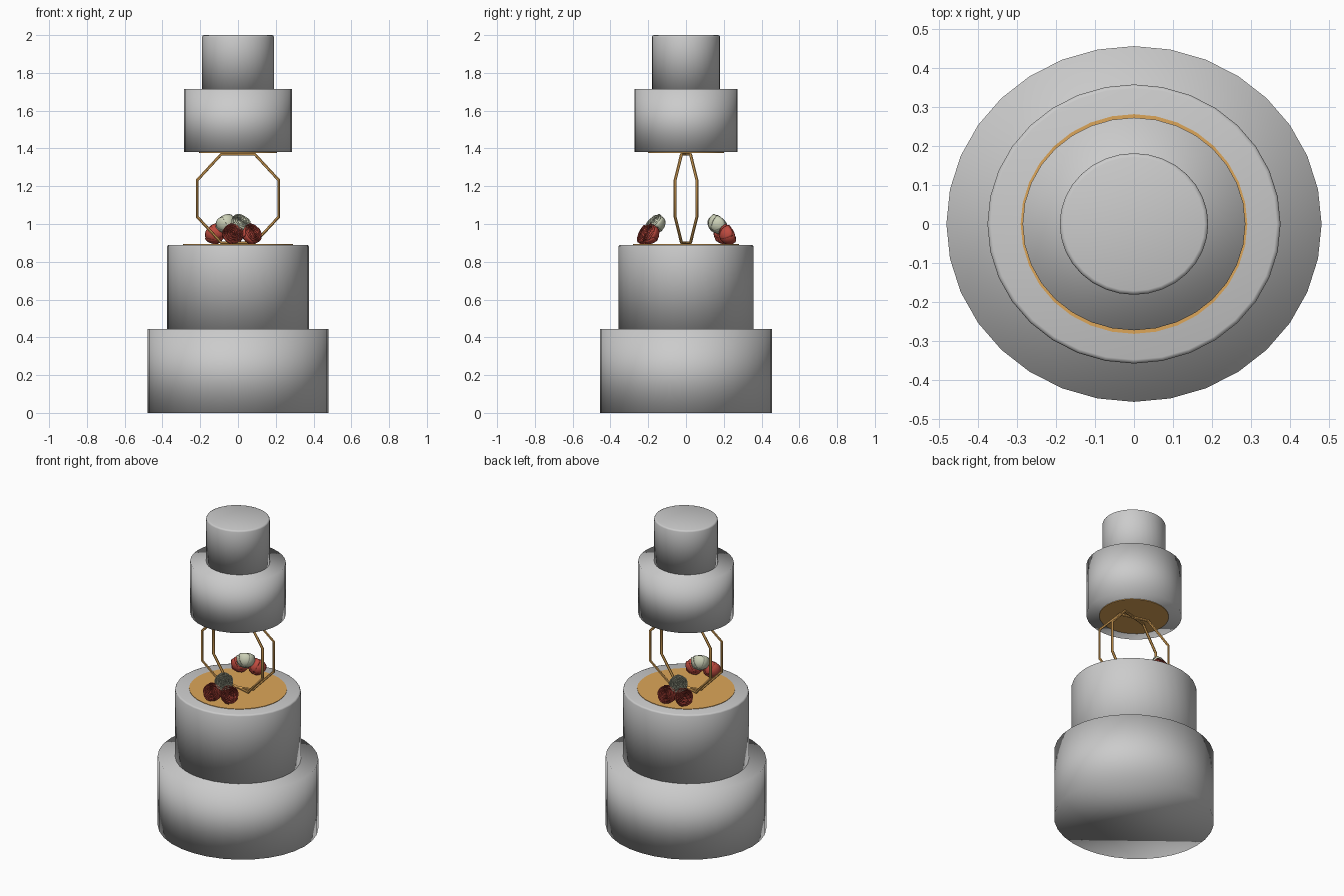
import bpy, bmesh, math
from math import sin, cos, pi
from mathutils import Vector, Matrix

if "Cube" in bpy.data.objects:
    bpy.data.objects.remove(bpy.data.objects["Cube"])


def material(name, rgb):
    m = bpy.data.materials.new(name)
    m.diffuse_color = (*rgb, 1)
    m.use_nodes = True
    m.node_tree.nodes["Principled BSDF"].inputs["Base Color"].default_value = m.diffuse_color
    return m


gold = material("gold", (0.72, 0.38, 0.10))
red = material("red_petals", (0.52, 0.07, 0.05))
cream = material("cream_petals", (0.60, 0.63, 0.47))


def finish(name, bm, mat=None):
    me = bpy.data.meshes.new(name)
    bm.normal_update()
    bm.to_mesh(me)
    bm.free()
    ob = bpy.data.objects.new(name, me)
    bpy.context.collection.objects.link(ob)
    if mat:
        me.materials.append(mat)
    for p in me.polygons:
        p.use_smooth = True
    return ob


def drum(name, rx, ry, z0, z1, bevel=0, mat=None):
    """Upright 32-sided oval cylinder, optionally with a softened top edge."""
    bm = bmesh.new()
    bmesh.ops.create_cone(bm, cap_ends=True, segments=32, radius1=1, radius2=1, depth=1)
    for v in bm.verts:
        v.co = (v.co.x * rx, v.co.y * ry, z0 + (v.co.z + 0.5) * (z1 - z0))
    if bevel:
        rim = [e for e in bm.edges if all(v.co.z > z1 - 1e-4 for v in e.verts)]
        bmesh.ops.bevel(bm, geom=rim, offset=bevel, segments=2, profile=0.5, affect='EDGES')
    return finish(name, bm, mat)


# Cake tiers
drum("bottom_tier", 0.48, 0.455, 0, 0.445)
drum("second_tier", 0.375, 0.357, 0.445, 0.89, 0.01)
drum("third_tier", 0.285, 0.272, 1.38, 1.715)
drum("top_tier", 0.19, 0.181, 1.715, 2.0, 0.01)

# Gold plates above and below the open wire stand
for name, rx, ry, z0, z1 in (("lower_plate", 0.29, 0.281, 0.884, 0.893),
                             ("upper_plate", 0.207, 0.2, 1.376, 1.384)):
    ob = drum(name, rx, ry, z0, z1, 0, gold)
    ob.data.set_sharp_from_angle(angle=math.radians(40))

# Two octagonal wire hoops crossing in a narrow X
for name, turn in (("wire_hoop_a", 15), ("wire_hoop_b", -15)):
    bm = bmesh.new()
    rot = Matrix.Rotation(math.radians(turn), 3, 'Z')
    rings = []
    for i in range(8):
        a = pi / 8 + i * pi / 4
        ring = []
        for j in range(6):
            t = j * pi / 3
            out = 0.008 * cos(t)
            p = Vector(((0.242 + out) * cos(a), 0.008 * sin(t), (0.253 + out) * sin(a)))
            ring.append(bm.verts.new(rot @ p + Vector((0, 0, 1.135))))
        rings.append(ring)
    for i in range(8):
        r, s = rings[i], rings[(i + 1) % 8]
        for j in range(6):
            k = (j + 1) % 6
            bm.faces.new((r[j], r[k], s[k], s[j]))
    bmesh.ops.recalc_face_normals(bm, faces=bm.faces)
    finish(name, bm, gold).data.set_sharp_from_angle(angle=math.radians(40))


def rose(name, loc, axis, size, mat):
    """Closed cup of overlapping petals opening along the axis."""
    bm = bmesh.new()
    # layers: petal count, radius, rim height
    layers = ((5, 1.0, 0.42), (5, 0.84, 0.52), (4, 0.67, 0.58), (4, 0.50, 0.60),
              (3, 0.34, 0.60), (3, 0.19, 0.58))
    nu, nv = 10, 7
    for n, (count, rad, top) in enumerate(layers):
        span = 2 * pi / count * 1.35
        for k in range(count):
            mid = 2 * pi * k / count + n * 0.7
            grid = []
            for iv in range(nv):
                v = iv / (nv - 1)
                row = []
                for iu in range(nu):
                    u = 2 * iu / (nu - 1) - 1
                    ang = mid + u * span / 2
                    # bulging cup, one side tucked under its neighbour
                    r = rad * sin(v * pi * 0.55 + 0.04) * (1 + 0.06 * u)
                    z = -0.85 + (top + 0.85) * (1 - cos(v * pi * 0.62)) / 1.37
                    z -= 0.22 * v * v * u ** 4
                    row.append(bm.verts.new((r * cos(ang), r * sin(ang), z)))
                grid.append(row)
            for a in range(nv - 1):
                for b in range(nu - 1):
                    bm.faces.new((grid[a][b], grid[a][b + 1],
                                  grid[a + 1][b + 1], grid[a + 1][b]))
    q = Vector(axis).to_track_quat('Z', 'Y').to_matrix().to_4x4()
    bm.transform(Matrix.Translation(loc) @ q @ Matrix.Scale(size, 4))
    ob = finish(name, bm, mat)
    thick = ob.modifiers.new("petal_thickness", 'SOLIDIFY')
    thick.thickness = 0.003
    return ob


# Rose clusters: the back one is the front one turned half way round
flowers = (("left_red_rose", (-0.03, -0.215, 0.944), (0.15, -0.80, 0.40), 0.054, red),
           ("right_red_rose", (0.07, -0.190, 0.944), (0.55, -0.65, 0.40), 0.054, red),
           ("cream_rose", (0.012, -0.160, 0.998), (0.38, -0.60, 0.65), 0.054, cream))
half_turn = Matrix.Rotation(pi, 3, 'Z')
for name, loc, axis, size, mat in flowers:
    loc, axis = Vector(loc), Vector(axis)
    rose("front_" + name, loc, axis, size, mat)
    rose("back_" + name, half_turn @ loc + Vector((-0.05, 0.005, 0)),
         half_turn @ axis, size, mat)
